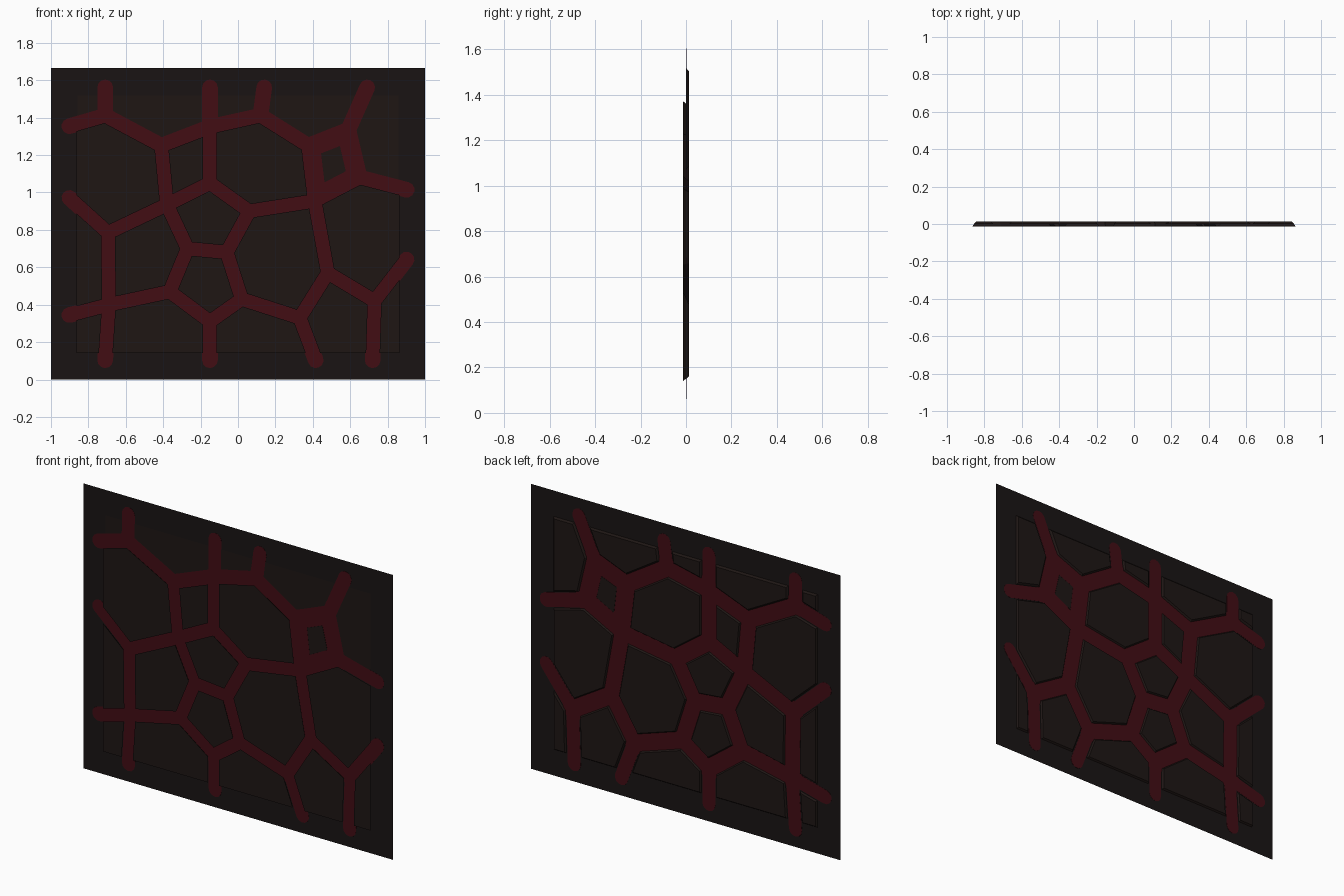
import bpy, math
from mathutils import Vector

if "Cube" in bpy.data.objects:
    bpy.data.objects.remove(bpy.data.objects["Cube"])

X, Z0, Z1 = 0.9, 0.105, 1.56      # field covered by the stone cells
PLANE_Y = 0.003


def material(name, rgb):
    m = bpy.data.materials.new(name)
    m.diffuse_color = (*rgb, 1)
    m.use_nodes = True
    m.node_tree.nodes["Principled BSDF"].inputs["Base Color"].default_value = m.diffuse_color
    return m


def make(name, verts, faces, mat):
    me = bpy.data.meshes.new(name)
    me.from_pydata(verts, [], faces)
    me.materials.append(mat)
    ob = bpy.data.objects.new(name, me)
    bpy.context.collection.objects.link(ob)
    return ob


def prism(front, back, yf, yb, verts, faces):
    # closed solid between two outlines given anticlockwise seen from the front
    n, o = len(front), len(verts)
    verts += [(p[0], yf, p[1]) for p in front] + [(p[0], yb, p[1]) for p in back]
    faces.append([o + i for i in range(n)])
    faces.append([o + n + i for i in reversed(range(n))])
    faces += [[o + i, o + n + i, o + n + (i + 1) % n, o + (i + 1) % n] for i in range(n)]


def on_border(a, b):
    return (abs(a.x) == X and a.x == b.x) or (a.y in (Z0, Z1) and a.y == b.y)


def inset(poly, inner, border):
    # offset every edge inward, then intersect neighbouring edges
    lines = []
    for i, a in enumerate(poly):
        b = poly[(i + 1) % len(poly)]
        d = (b - a).normalized()
        lines.append((a + Vector((-d.y, d.x)) * (border if on_border(a, b) else inner), d))
    out = []
    for i in range(len(poly)):
        (p, d), (q, e) = lines[i - 1], lines[i]
        out.append(p + d * ((q - p).cross(e) / d.cross(e)))
    return out


# Junctions of the vein network: upper case inside, lower case on the border
P = {k: Vector(v) for k, v in dict(
    A=(-.71, 1.41), B=(-.41, 1.25), C=(-.15, 1.35), D=(.12, 1.41), E=(.375, 1.25),
    F=(.59, 1.335), G=(.65, 1.08), H=(.41, .955), I=(.06, .9), J=(-.15, 1.05),
    K=(-.38, .935), L=(-.695, .785), M=(-.69, .4), N=(-.365, .47), O=(-.15, .31),
    P=(.02, .43), Q=(-.06, .68), R=(-.27, .7), S=(.48, .57), T=(.33, .33), U=(.73, .42),
    a=(-.71, Z1), b=(-.15, Z1), c=(.14, Z1), d=(.69, Z1), e=(X, 1.015), f=(X, .64),
    g=(.72, Z0), h=(.415, Z0), i=(-.15, Z0), j=(-.71, Z0), k=(-X, .345), l=(-X, .97),
    m=(-X, 1.355), w=(-X, Z1), x=(X, Z1), y=(X, Z0), z=(-X, Z0)).items()}
TOP = "waAm abCBA bcDC cdFED dxeGF".split()
LOW = ("mABKLl BCJK CDEHIJ JIQRK RQPON KRNML IHSTPQ eGHSUf LMkl "
       "kMjz MNOij OPThi TSUgh Ufyg").split()
VEINS = ("aABCbCDcDEFdFGe mA GHEHIJKBKLl JC LMj kMNOi OPQRN RK QI PTh TSH SUg Uf").split()

dark = material("dark_sheet", (.010, .007, .007))
stone = material("stone", (.013, .008, .007))
red = material("red_vein", (.055, .004, .007))

# Thin backing sheet
make("backing_sheet", [(-1, PLANE_Y, 0), (1, PLANE_Y, 0), (1, PLANE_Y, 1.665), (-1, PLANE_Y, 1.665)],
     [(0, 1, 2, 3)], dark)


# Bevelled cells, standing through the sheet; the top row is thinner in front
def build_cells(name, keys, yf, front, edge):
    verts, faces = [], []
    for key in keys:
        poly = [P[c] for c in key]
        area = sum(p.cross(poly[(i + 1) % len(poly)]) for i, p in enumerate(poly))
        if area < 0:
            poly.reverse()
        prism(inset(poly, front, edge), inset(poly, .055, .018), yf, .0125, verts, faces)
    return make(name, verts, faces, stone)


build_cells("top_cells", TOP, -.0005, .042, 0)
build_cells("lower_cells", LOW, -.0125, .036, 0)

# Flush small cell with no relief
verts, faces = [], []
poly = inset([P[c] for c in "HGFE"], .065, 0)
prism(poly, poly, PLANE_Y - .0016, PLANE_Y + .0016, verts, faces)
make("flush_cell", verts, faces, stone)

# Red veins: round-ended strips showing on both sides of the sheet
verts, faces, done = [], [], set()
for path in VEINS:
    for s, t in zip(path, path[1:]):
        if frozenset((s, t)) in done:
            continue
        done.add(frozenset((s, t)))
        a, b = (P[s], P[t]) if t.islower() else (P[t], P[s])
        r = .064 if not (s.islower() or t.islower()) else .042
        if b in (P[c] for c in "abcdefghijklm"):
            b = b + (b - a).normalized() * .002
        ang = math.atan2(b.y - a.y, b.x - a.x)
        ring = []
        for k in range(14):
            side = b if k < 7 else a
            th = ang - math.pi / 2 + math.pi * (k if k < 7 else k - 1) / 6
            ring.append(side + Vector((math.cos(th), math.sin(th))) * r)
        prism(ring, ring, PLANE_Y - .001, PLANE_Y + .001, verts, faces)
make("red_veins", verts, faces, red)
